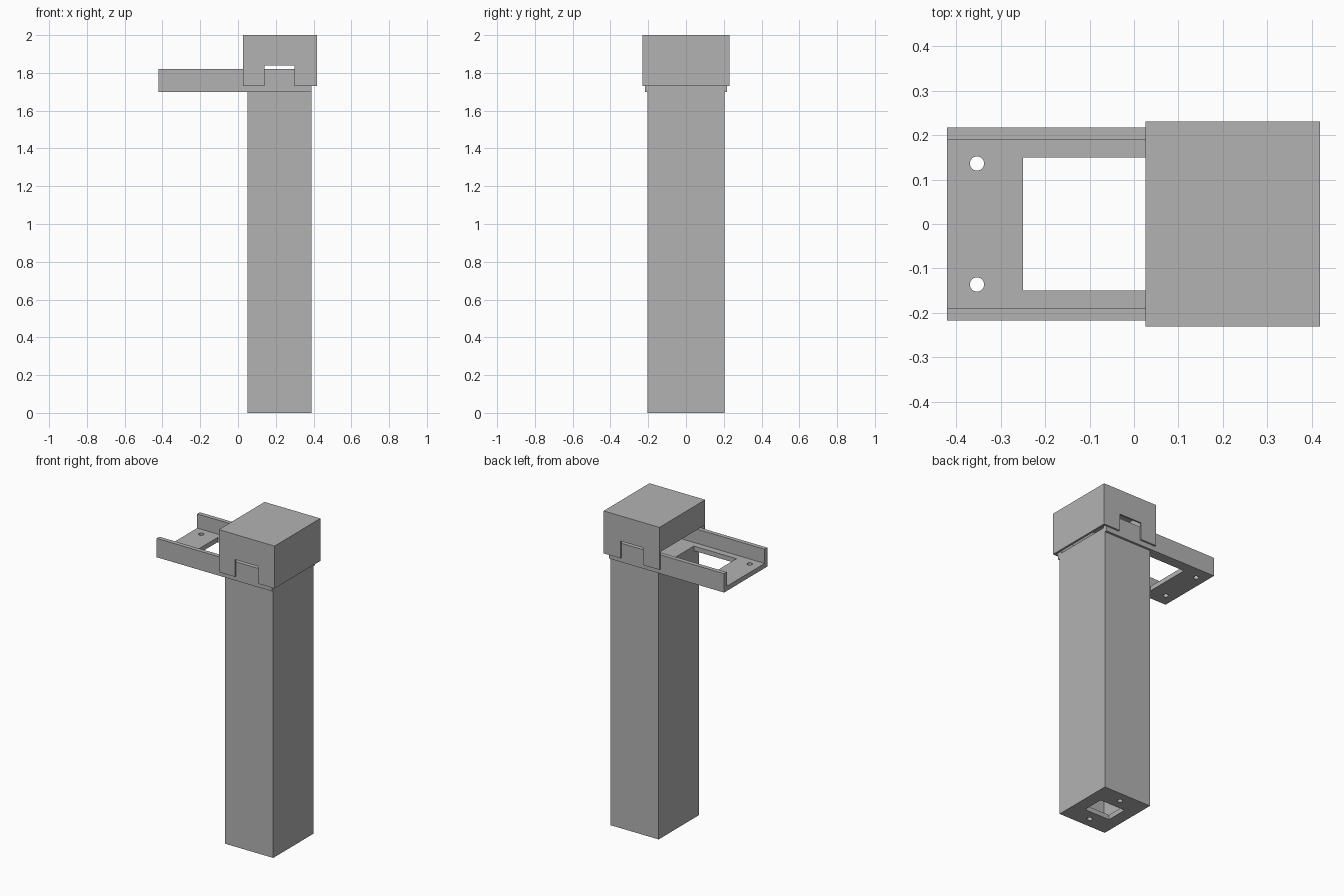
import bpy

old = bpy.data.objects.get("Cube")
if old:
    bpy.data.objects.remove(old, do_unlink=True)

grey = bpy.data.materials.new("plain_grey")
grey.use_nodes = True
colour = (0.45, 0.45, 0.45, 1)
grey.diffuse_color = colour
grey.node_tree.nodes["Principled BSDF"].inputs["Base Color"].default_value = colour


def box(name, x, y, z):
    """Box from (min, max) pairs on each axis."""
    centre = [(a + b) / 2 for a, b in (x, y, z)]
    bpy.ops.mesh.primitive_cube_add(size=1, location=centre)
    ob = bpy.context.object
    ob.name = name
    ob.scale = [b - a for a, b in (x, y, z)]
    bpy.ops.object.transform_apply(location=True, rotation=False, scale=True)
    ob.data.materials.append(grey)
    return ob


def drill(x, y, z):
    """Round cutter for a screw hole."""
    bpy.ops.mesh.primitive_cylinder_add(vertices=32, radius=0.016, depth=0.12,
                                        location=(x, y, z))
    bpy.context.object.data.materials.append(grey)
    return bpy.context.object


def cut(ob, cutters):
    """Subtract every cutter in turn, then remove it."""
    for cutter in cutters:
        cutter.hide_render = True
        mod = ob.modifiers.new("cut", "BOOLEAN")
        mod.operation = "DIFFERENCE"
        mod.solver = "EXACT"
        mod.object = cutter
        bpy.context.view_layer.objects.active = ob
        bpy.ops.object.modifier_apply(modifier=mod.name)
        bpy.data.objects.remove(cutter, do_unlink=True)


post_x = (0.05, 0.39)
mid_x = 0.22
hole_y = 0.136

# Hollow post with a cable hole and two screw holes in its base
post = box("post", post_x, (-0.203, 0.203), (0, 1.7))
cut(post, [box("cavity", (0.08, 0.36), (-0.173, 0.173), (0.03, 1.8)),
           box("cable_hole", (0.13, 0.31), (-0.07, 0.07), (-0.1, 0.1))]
    + [drill(mid_x, s * hole_y, 0) for s in (-1, 1)])

# U-shaped channel bracket with a square window and two screw holes
bracket = box("channel_bracket", (-0.42, 0.39), (-0.217, 0.217), (1.7, 1.82))
cut(bracket, [box("channel", (-0.6, 0.6), (-0.19, 0.19), (1.73, 1.9)),
              box("window", (-0.25, 0.05), (-0.15, 0.15), (1.6, 1.8))]
    + [drill(-0.353, s * hole_y, 1.7) for s in (-1, 1)])

# Hollow cap, notched on both sides and open where the bracket passes
cap = box("cap", (0.026, 0.418), (-0.23, 0.23), (1.73, 2.0))
cut(cap, [box("inside", (0.039, 0.405), (-0.219, 0.219), (1.6, 1.98)),
          box("side_notches", (0.14, 0.3), (-0.4, 0.4), (1.6, 1.84)),
          box("bracket_slot", (-0.1, 0.1), (-0.218, 0.218), (1.6, 1.84))])
